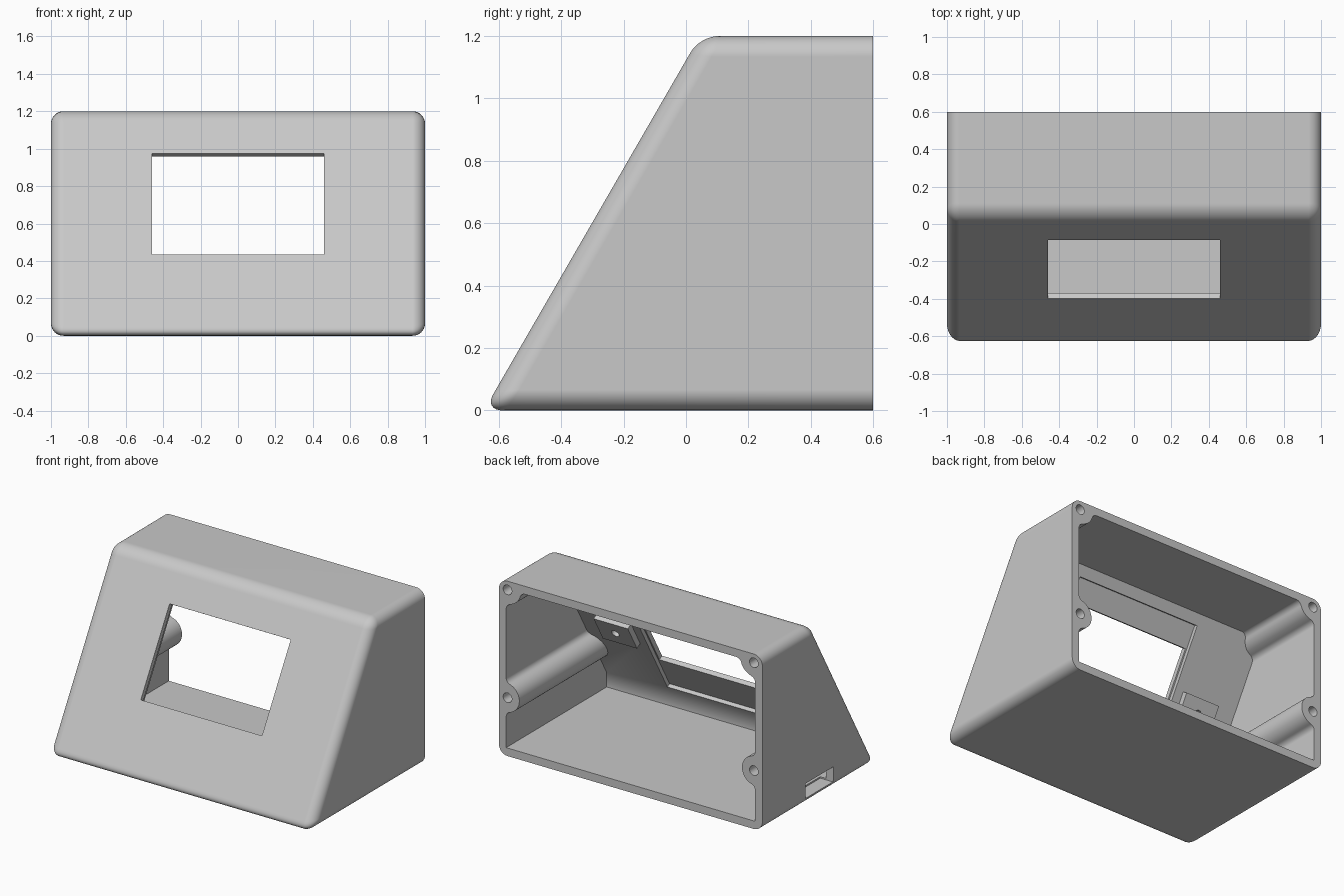
import bpy, bmesh, math
from mathutils import Matrix, Vector

cube = bpy.data.objects.get("Cube")
if cube:
    bpy.data.objects.remove(cube, do_unlink=True)

WALL = 0.055
IN_X, CEIL = 1 - WALL, 1.2 - WALL
TOE = -0.648                      # where the sloped front meets the ground
S, C = math.sin(math.radians(60)), 0.5
SCREWS = [(0.935, 1.14), (0.935, 0.4)]

plastic = bpy.data.materials.new("light grey plastic")
plastic.use_nodes = True
grey = (0.58, 0.58, 0.58, 1)
plastic.diffuse_color = grey
plastic.node_tree.nodes["Principled BSDF"].inputs["Base Color"].default_value = grey


def make(name, bm):
    bmesh.ops.recalc_face_normals(bm, faces=bm.faces)
    mesh = bpy.data.meshes.new(name)
    bm.to_mesh(mesh)
    bm.free()
    mesh.materials.append(plastic)
    ob = bpy.data.objects.new(name, mesh)
    bpy.context.collection.objects.link(ob)
    return ob


def prism(points, offset):
    """Extrude a closed outline of 3D points along offset."""
    bm = bmesh.new()
    face = bm.faces.new([bm.verts.new(p) for p in points])
    res = bmesh.ops.extrude_face_region(bm, geom=[face])
    verts = [g for g in res["geom"] if isinstance(g, bmesh.types.BMVert)]
    bmesh.ops.translate(bm, verts=verts, vec=offset)
    return bm


def side_prism(yz, half):
    return prism([(-half, y, z) for y, z in yz], Vector((2 * half, 0, 0)))


def box(x0, x1, y0, y1, z0, z1, matrix=Matrix()):
    bm = bmesh.new()
    mid = Matrix.Translation(((x0 + x1) / 2, (y0 + y1) / 2, (z0 + z1) / 2))
    size = Matrix.Diagonal((x1 - x0, y1 - y0, z1 - z0, 1))
    bmesh.ops.create_cube(bm, size=1, matrix=matrix @ mid @ size)
    return bm


def cylinder(radius, depth, matrix):
    bm = bmesh.new()
    bmesh.ops.create_cone(bm, cap_ends=True, segments=32, radius1=radius,
                          radius2=radius, depth=depth, matrix=matrix)
    return bm


def cut(target, bm):
    """Subtract a shape from the target and discard it."""
    tool = make("cutter", bm)
    mod = target.modifiers.new("cut", "BOOLEAN")
    mod.operation, mod.solver, mod.object = "DIFFERENCE", "EXACT", tool
    bpy.context.view_layer.objects.active = target
    bpy.ops.object.modifier_apply(modifier=mod.name)
    bpy.data.objects.remove(tool, do_unlink=True)


def boss_outline(r=0.1, f=0.04):
    """Half-round boss flared into a wall, as (out from wall, along wall)."""
    rise = math.sqrt((r + f) ** 2 - f ** 2)
    a = math.atan2(rise, f)
    upper = [(r * math.cos(a * i / 10), r * math.sin(a * i / 10)) for i in range(11)]
    for i in range(1, 8):
        t = a + math.pi + (math.pi - (a + math.pi)) * i / 7
        upper.append((f + f * math.cos(t), rise + f * math.sin(t)))
    upper.append((-0.03, rise))
    return [(u, -v) for u, v in reversed(upper[1:])] + upper


# Frame on the sloped front: x across, y up the slope, z into the case
slope = Matrix(((1, 0, 0, 0), (0, C, S, TOE), (0, S, -C, 0), (0, 0, 0, 1)))

# Outer body with every edge rounded except those of the open back
bm = side_prism([(0.6, 0), (TOE, 0), (TOE + 1.2 * C / S, 1.2), (0.6, 1.2)], 1)
edges = [e for e in bm.edges if not all(v.co.y > 0.59 for v in e.verts)]
bmesh.ops.bevel(bm, geom=edges, offset=0.066, offset_type="OFFSET", segments=8,
                profile=0.5, affect="EDGES", clamp_overlap=False)
probe = min(v.co.y for v in bm.verts)
if probe < -0.63 or probe > -0.55:
    # Keep the toe at its intended depth
    for v in bm.verts:
        if v.co.y < -0.4:
            v.co.y = max(v.co.y, -0.6)
shell = make("enclosure_shell", bm)

# Hollow, with the screw columns and display pads left standing
inner = TOE + 0.06 / S
hollow = make("hollow", side_prism(
    [(0.7, WALL), (-0.49, WALL), (-0.49, (-0.49 - inner) * S / C),
     (inner + CEIL * C / S, CEIL), (0.7, CEIL)], IN_X))
along = Vector((0, 1.6, 0))
for side in (-1, 1):
    for x, z in SCREWS:
        cut(hollow, prism([(side * (IN_X - u), -0.8, z + v)
                           for u, v in boss_outline()], along))
    cut(hollow, prism([(side * (SCREWS[0][0] + v), -0.8, CEIL - u)
                       for u, v in boss_outline()], along))
    pad = sorted((side * 0.53, side * 0.79))
    cut(hollow, box(*pad, 0.67, 0.87, 0.0, 0.1, slope))
hollow_bm = bmesh.new()
hollow_bm.from_mesh(hollow.data)
bpy.data.objects.remove(hollow, do_unlink=True)
cut(shell, hollow_bm)

# Display window and the shallow pocket behind it
cut(shell, box(-0.46, 0.46, 0.502, 1.126, -0.1, 0.15, slope))
cut(shell, box(-0.47, 0.47, 0.254, 1.282, 0.033, 0.09, slope))

# Cable port in the side wall
cut(shell, box(-1.1, -0.9, -0.17, 0.13, WALL - 0.01, 0.15))

# Screw holes in the columns and pads
turn = Matrix.Rotation(math.pi / 2, 4, "X")
for side in (-1, 1):
    for x, z in SCREWS:
        cut(shell, cylinder(0.033, 0.5, Matrix.Translation((side * x, 0.6, z)) @ turn))
    cut(shell, cylinder(0.028, 0.12, slope @ Matrix.Translation((side * 0.66, 0.77, 0.1))))

# Smooth rounded edges, crisp corners
bpy.ops.object.select_all(action="DESELECT")
shell.select_set(True)
bpy.context.view_layer.objects.active = shell
bpy.ops.object.shade_smooth_by_angle(angle=math.radians(30))
weighted = shell.modifiers.new("even shading", "WEIGHTED_NORMAL")
weighted.keep_sharp = True
